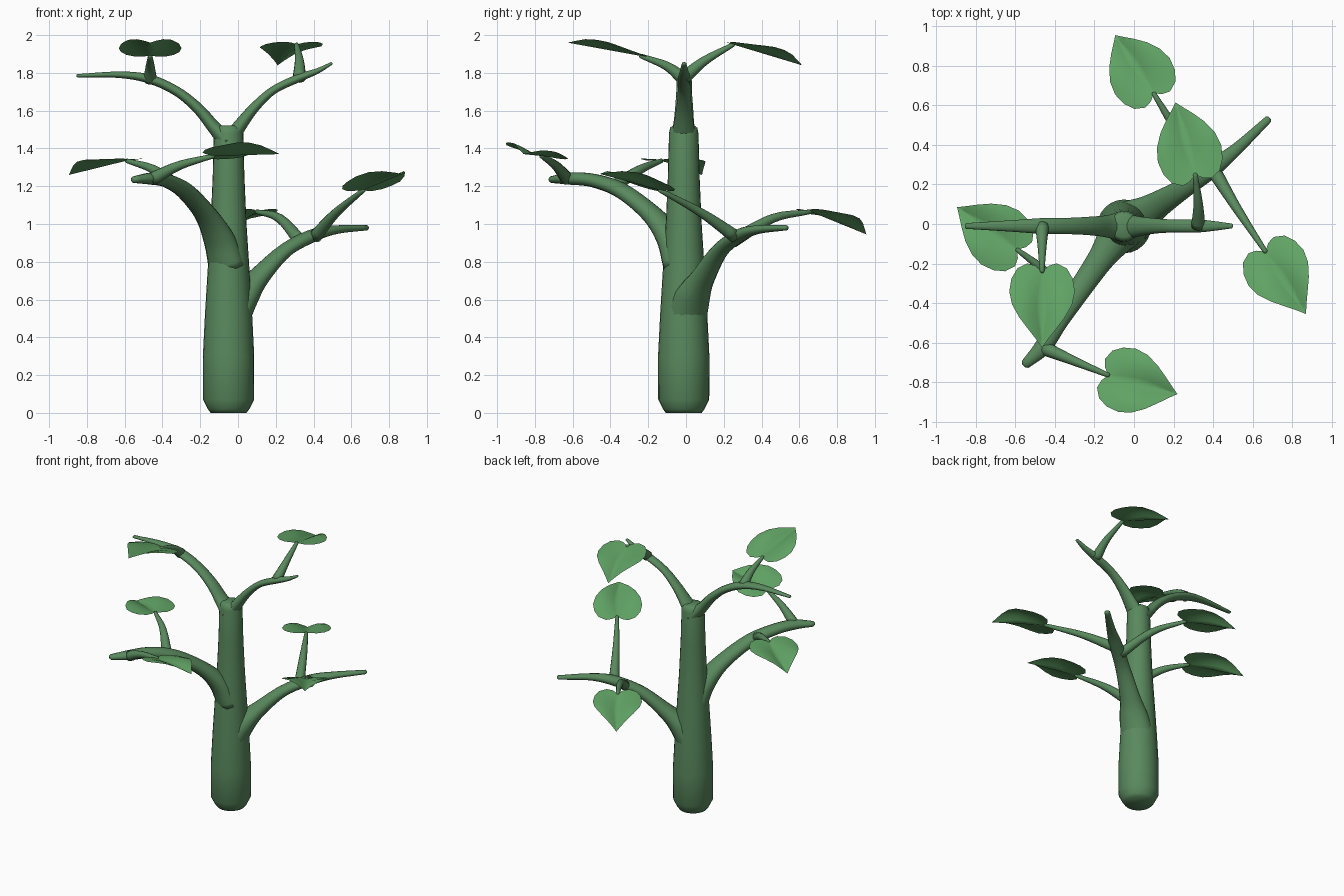
import bpy, bmesh, math
from mathutils import Vector

if "Cube" in bpy.data.objects:
    bpy.data.objects.remove(bpy.data.objects["Cube"])

def material(name, col):
    m = bpy.data.materials.new(name)
    m.diffuse_color = (*col, 1)
    m.use_nodes = True
    m.node_tree.nodes["Principled BSDF"].inputs["Base Color"].default_value = m.diffuse_color
    return m

BARK = material("stem_green", (0.10, 0.25, 0.11))
LEAF = material("leaf_green", (0.12, 0.37, 0.13))
Z = Vector((0, 0, 1))

def finish(name, bm, mat):
    bmesh.ops.recalc_face_normals(bm, faces=bm.faces)
    for f in bm.faces:
        f.smooth = True
    me = bpy.data.meshes.new(name)
    bm.to_mesh(me)
    bm.free()
    me.materials.append(mat)
    ob = bpy.data.objects.new(name, me)
    bpy.context.collection.objects.link(ob)
    return ob

def skin(bm, rings):
    """Bridge closed rings and cap both ends."""
    vs = [[bm.verts.new(p) for p in r] for r in rings]
    n = len(vs[0])
    for a, b in zip(vs, vs[1:]):
        for i in range(n):
            bm.faces.new((a[i], a[(i + 1) % n], b[(i + 1) % n], b[i]))
    bm.faces.new(vs[0])
    bm.faces.new(vs[-1])

def spline(pts, steps=5):
    """Catmull-Rom through (x, y, z, radius) points."""
    p = [Vector(q) for q in pts]
    p = [2 * p[0] - p[1]] + p + [2 * p[-1] - p[-2]]
    out = []
    for i in range(1, len(p) - 2):
        a, b, c, d = p[i - 1:i + 3]
        for s in range(steps):
            t = s / steps
            out.append(0.5 * (2 * b + (c - a) * t + (2 * a - 5 * b + 4 * c - d) * t * t
                              + (3 * b - a - 3 * c + d) * t ** 3))
    return out + [p[-2]]

def limb(name, pts, wide=1.0, n=14):
    """Tapering branch; wide stretches the section sideways."""
    path = spline(pts)
    rings = []
    for i, q in enumerate(path):
        t = (path[min(i + 1, len(path) - 1)] - path[max(i - 1, 0)]).to_3d().normalized()
        side = t.cross(Z).normalized()
        up = side.cross(t)
        c, r = q.to_3d(), q[3]
        rings.append([c + side * (r * wide * math.cos(2 * math.pi * k / n))
                      + up * (r * math.sin(2 * math.pi * k / n)) for k in range(n)])
    # rounded tip
    c = path[-1].to_3d() + t * path[-1][3] * 0.6
    rings.append([c + (p - path[-1].to_3d()) * 0.5 for p in rings[-1]])
    bm = bmesh.new()
    skin(bm, rings)
    finish(name, bm, BARK)

# half outline of a heart leaf: (along, across)
OUTLINE = [(0, 0.0), (-0.03, 0.035), (-0.042, 0.075), (-0.015, 0.125), (0.04, 0.155), (0.11, 0.166),
           (0.18, 0.152), (0.25, 0.115), (0.31, 0.07), (0.36, 0.03), (0.40, 0.0)]

def leaf(name, base, tip, roll=0.0):
    base, tip = Vector(base), Vector(tip)
    length = (tip - base).length
    u = (tip - base).normalized()
    v = u.cross(Z).normalized()
    n = v.cross(u)
    bm = bmesh.new()
    N = 6
    for sgn in (-1, 1):
        rows = []
        for i, (a, b) in enumerate(OUTLINE):
            m = 0.40 * i / (len(OUTLINE) - 1)
            row = []
            for k in range(N + 1):
                f = k / N
                al, ac = m + (a - m) * f, b * f
                h = 0.042 * math.sin(2.3 * ac / 0.166) * min(1, max(0, 0.25 + al * 4))
                h += roll * sgn * ac
                row.append(bm.verts.new(base + u * (al * length / 0.4) + v * (sgn * ac) + n * h))
            rows.append(row)
        for a, b in zip(rows, rows[1:]):
            for k in range(N):
                bm.faces.new((a[k], a[k + 1], b[k + 1], b[k]))
    bmesh.ops.remove_doubles(bm, verts=bm.verts, dist=0.0005)
    finish(name, bm, LEAF)

# trunk
CX, CY = -0.05, -0.012
profile = [(0.095, 0), (0.11, 0.02), (0.135, 0.07), (0.136, 0.3), (0.125, 0.52), (0.108, 0.8),
           (0.095, 1.0), (0.084, 1.25), (0.078, 1.48), (0.072, 1.51), (0.055, 1.522)]
bm = bmesh.new()
skin(bm, [[(CX + r * math.cos(math.tau * k / 24), CY + r * math.sin(math.tau * k / 24), z)
           for k in range(24)] for r, z in profile])
trunk = finish("trunk", bm, BARK)

# four main branches
limb("low_right_branch", [(-0.03, 0.0, 0.5, 0.085), (0.03, 0.035, 0.62, 0.075), (0.11, 0.09, 0.72, 0.053),
     (0.25, 0.18, 0.86, 0.038), (0.40, 0.285, 0.94, 0.034), (0.52, 0.38, 0.97, 0.023),
     (0.68, 0.53, 0.98, 0.014)], 1.35)
limb("low_left_branch", [(-0.06, -0.03, 0.78, 0.08), (-0.10, -0.08, 0.92, 0.068), (-0.17, -0.18, 1.05, 0.05),
     (-0.28, -0.34, 1.175, 0.042), (-0.38, -0.49, 1.23, 0.036), (-0.46, -0.62, 1.24, 0.032),
     (-0.55, -0.71, 1.235, 0.018)], 1.35)
limb("top_right_branch", [(-0.06, -0.012, 1.42, 0.05), (0.01, -0.012, 1.52, 0.036), (0.09, -0.01, 1.62, 0.027),
     (0.19, -0.01, 1.71, 0.022), (0.32, -0.01, 1.772, 0.022), (0.42, -0.01, 1.81, 0.015),
     (0.495, -0.01, 1.85, 0.008)], 1.5)
limb("top_left_branch", [(-0.06, -0.012, 1.44, 0.05), (-0.13, -0.012, 1.515, 0.036), (-0.21, -0.01, 1.61, 0.03),
     (-0.32, -0.01, 1.70, 0.026), (-0.46, -0.01, 1.765, 0.025), (-0.62, -0.01, 1.79, 0.018),
     (-0.85, -0.01, 1.785, 0.009)], 1.6)

# twigs with one leaf each: name, twig start, twig middle, leaf base, leaf tip, roll
SPRIGS = [
    ("low_right_front", (0.41, 0.26, 0.935), (0.52, 0.08, 1.06), (0.665, -0.14, 1.18), (0.87, -0.455, 1.265), 0),
    ("low_right_back", (0.33, 0.25, 0.91), (0.22, 0.46, 1.03), (0.10, 0.66, 1.065), (-0.095, 0.955, 0.945), 0),
    ("low_left_back", (-0.32, -0.38, 1.2), (-0.45, -0.24, 1.29), (-0.59, -0.13, 1.335), (-0.895, 0.085, 1.26), 0),
    ("low_left_front", (-0.45, -0.63, 1.24), (-0.31, -0.69, 1.31), (-0.13, -0.765, 1.36), (0.22, -0.86, 1.37), 0.2),
    ("top_right", (0.325, -0.01, 1.775), (0.325, 0.10, 1.865), (0.31, 0.25, 1.95), (0.21, 0.615, 1.84), 0),
    ("top_left", (-0.465, -0.01, 1.765), (-0.465, -0.10, 1.835), (-0.465, -0.24, 1.89), (-0.465, -0.625, 1.96), 0),
]
for name, start, mid, base, tip, roll in SPRIGS:
    limb(name + "_twig", [(*start, 0.036), (*mid, 0.024), (*base, 0.012)], 1.0, 12)
    leaf(name + "_leaf", base, tip, roll)
